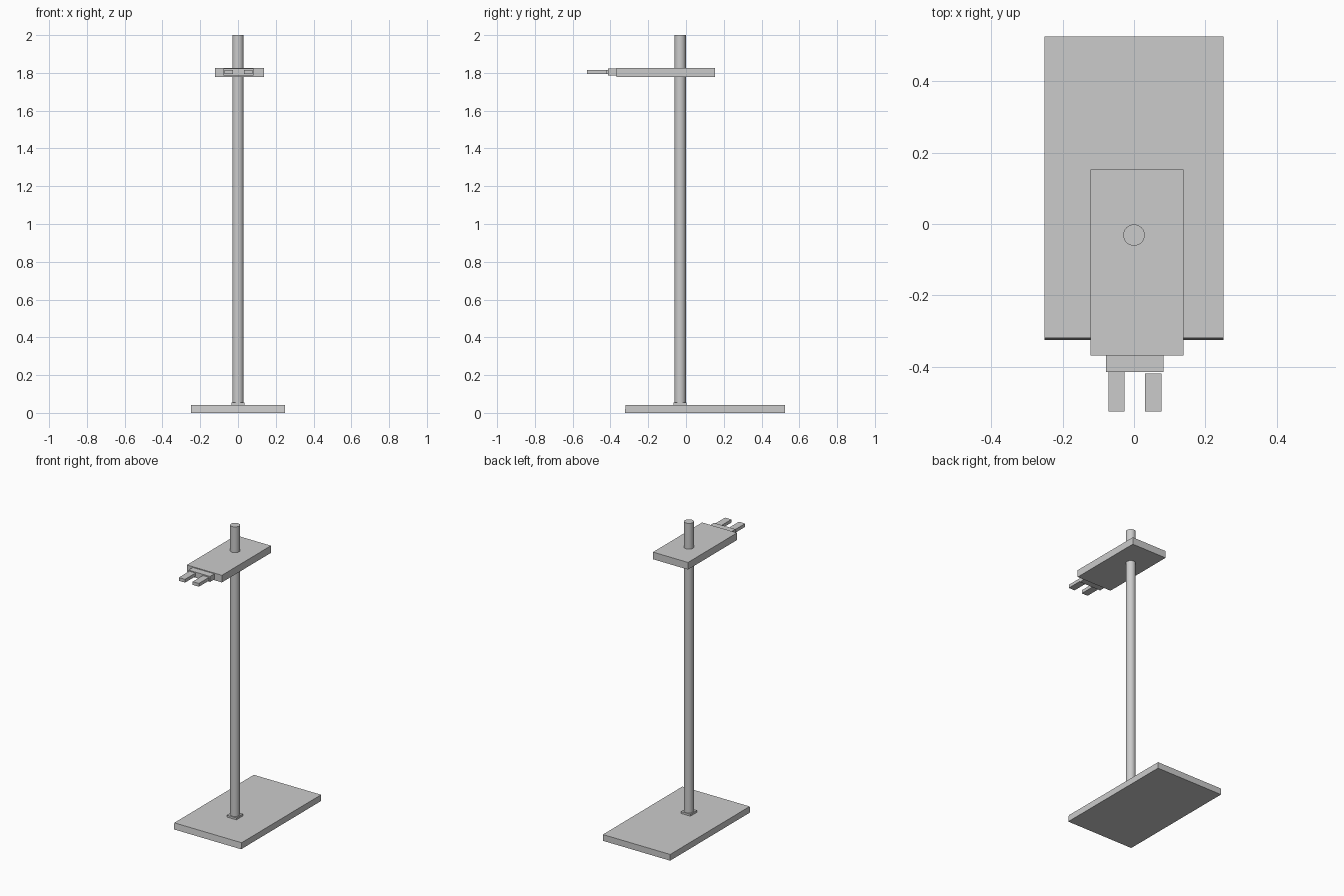
import bpy

if "Cube" in bpy.data.objects:
    bpy.data.objects.remove(bpy.data.objects["Cube"])


def box(name, x, y, z):
    """Box from (min, max) ranges on each axis."""
    bpy.ops.mesh.primitive_cube_add(size=1, location=[sum(r) / 2 for r in (x, y, z)])
    ob = bpy.context.object
    ob.name = name
    ob.scale = [r[1] - r[0] for r in (x, y, z)]
    bpy.ops.object.transform_apply(location=False, rotation=False, scale=True)
    return ob


# Floor base, front face leaning back very slightly
base = box("base", (-0.25, 0.25), (-0.324, 0.525), (0, 0.042))
for v in base.data.vertices:
    if v.co.z > 0 and v.co.y < 0:
        v.co.y += 0.005

# Square foot that holds the pole
box("pole_foot", (-0.035, 0.035), (-0.067, 0.003), (0.042, 0.055))

# Upright pole
POLE_TOP, POLE_BOTTOM = 2.0, 0.042
bpy.ops.mesh.primitive_cylinder_add(
    vertices=32, radius=0.03, depth=POLE_TOP - POLE_BOTTOM,
    location=(0, -0.031, (POLE_TOP + POLE_BOTTOM) / 2))
bpy.context.object.name = "pole"
bpy.ops.object.shade_smooth_by_angle()

# Upper shelf, its narrower nose and the two prongs
box("shelf", (-0.122, 0.138), (-0.368, 0.153), (1.779, 1.827))
box("shelf_nose", (-0.078, 0.082), (-0.414, -0.368), (1.785, 1.822))
for side, x0, y1 in (("left", -0.072, -0.414), ("right", 0.031, -0.418)):
    box(f"prong_{side}", (x0, x0 + 0.046), (-0.525, y1), (1.794, 1.816))
